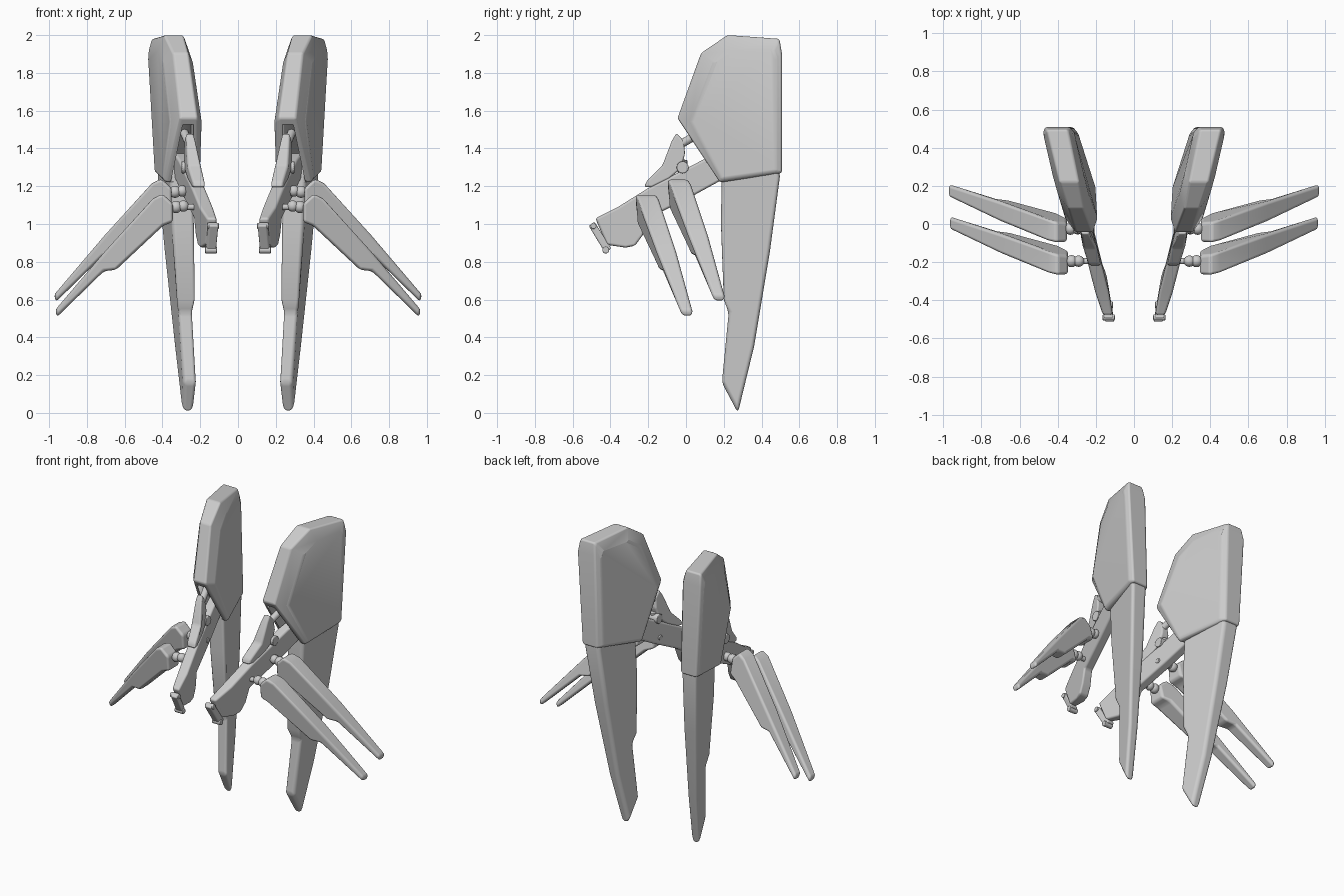
import bpy, bmesh
from mathutils import Vector

if "Cube" in bpy.data.objects:
    bpy.data.objects.remove(bpy.data.objects["Cube"])


def wing(y, z, t):
    """Leaning plane shared by shell, blade and arm; t is sideways offset."""
    return Vector((0.203 + 0.23 * y + 0.043 * z + t, y, z))


def finish(name, bm, bevel=0.0, seg=3):
    bmesh.ops.recalc_face_normals(bm, faces=bm.faces)
    me = bpy.data.meshes.new(name)
    bm.to_mesh(me)
    bm.free()
    ob = bpy.data.objects.new(name, me)
    bpy.context.collection.objects.link(ob)
    for p in me.polygons:
        p.use_smooth = True
    if bevel:
        b = ob.modifiers.new("Bevel", 'BEVEL')
        b.width, b.segments = bevel, seg
        b.limit_method, b.angle_limit = 'ANGLE', 0.4
        b.harden_normals = True
    ob.modifiers.new("Mirror", 'MIRROR').use_mirror_merge = False
    return ob


def panel(name, rim, place=wing, inner=None, bevel=0.015, seg=3):
    """Plate from an outline of (u, v, half thickness), with optional raised inner outline."""
    bm = bmesh.new()
    loops = [(rim, 1), (rim, -1)]
    if inner:
        loops = [(inner, 1)] + loops + [(inner, -1)]
    rings = [[bm.verts.new(place(u, v, s * h)) for u, v, h in pts] for pts, s in loops]
    n = len(rim)
    for a, b in zip(rings, rings[1:]):
        for i in range(n):
            j = (i + 1) % n
            bm.faces.new((a[i], a[j], b[j], b[i]))
    bm.faces.new(rings[0])
    bm.faces.new(rings[-1])
    return finish(name, bm, bevel, seg)


def rod(name, a, b, r, bevel=0.005):
    a, b = Vector(a), Vector(b)
    bm = bmesh.new()
    bmesh.ops.create_cone(bm, cap_ends=True, segments=16, radius1=r, radius2=r, depth=(b - a).length)
    rot = (b - a).to_track_quat('Z', 'Y').to_matrix().to_4x4()
    bmesh.ops.transform(bm, matrix=rot, verts=bm.verts)
    bmesh.ops.translate(bm, vec=(a + b) / 2, verts=bm.verts)
    return finish(name, bm, bevel, 2)


def ball(name, c, r):
    bm = bmesh.new()
    bmesh.ops.create_uvsphere(bm, u_segments=16, v_segments=10, radius=r)
    bmesh.ops.translate(bm, vec=c, verts=bm.verts)
    return finish(name, bm)


# Upper armour shell, hollowed where the arm enters
shell = panel("upper_shell",
    [(0.22, 2.0, .05), (0.495, 1.98, .055), (0.508, 1.90, .065), (0.508, 1.27, .055),
     (0.18, 1.22, .085), (-0.045, 1.56, .045), (0.08, 1.905, .04)],
    inner=[(0.25, 1.92, .082), (0.46, 1.92, .082), (0.475, 1.87, .085), (0.475, 1.28, .075),
           (0.19, 1.24, .10), (0.03, 1.54, .085), (0.15, 1.85, .08)], bevel=0.025)
cutter = panel("shell_cutter",
    [(-0.06, 1.51, .028), (0.03, 1.55, .03), (0.25, 1.29, .06), (0.15, 1.18, .06)], bevel=0)
cutter.hide_render = True
cutter.display_type = 'WIRE'
cut = shell.modifiers.new("Hollow", 'BOOLEAN')
cut.object, cut.operation, cut.solver = cutter, 'DIFFERENCE', 'EXACT'

# Long lower blade with a stepped front edge
panel("lower_blade",
    [(0.19, 1.33, .06), (0.485, 1.36, .06), (0.497, 1.25, .055), (0.445, 0.86, .05),
     (0.36, 0.35, .036), (0.275, 0.0, .03), (0.19, 0.16, .036), (0.226, 0.53, .042),
     (0.20, 0.60, .055), (0.185, 1.0, .06)], bevel=0.022)

# Arm, front cap and upper link
panel("arm",
    [(-0.48, 1.03, .026), (-0.36, 1.09, .036), (-0.2, 1.19, .036), (0.09, 1.34, .034),
     (0.2, 1.38, .034), (0.22, 1.25, .034), (0.02, 1.14, .034), (-0.2, 1.03, .034),
     (-0.23, 0.94, .036), (-0.27, 0.885, .036), (-0.32, 0.875, .034), (-0.42, 0.89, .026)],
    bevel=0.014)
panel("arm_cap",
    [(-0.515, 0.99, .025), (-0.485, 1.012, .025), (-0.395, 0.87, .025), (-0.43, 0.85, .025)],
    bevel=0.008)
rod("cap_pin_low", wing(-0.425, 0.862, -0.032), wing(-0.425, 0.862, 0.032), 0.018)
rod("cap_pin_high", wing(-0.49, 0.99, -0.032), wing(-0.49, 0.99, 0.032), 0.016)
panel("upper_link",
    [(-0.22, 1.195, .032), (-0.21, 1.225, .032), (-0.125, 1.31, .034), (-0.075, 1.44, .025),
     (-0.05, 1.482, .02), (-0.012, 1.44, .022), (-0.005, 1.37, .03), (-0.03, 1.29, .034),
     (-0.09, 1.24, .034), (-0.18, 1.195, .032)], bevel=0.012)

# Pistons between link, arm and shell
rod("upper_piston", wing(-0.04, 1.415, 0), wing(0.08, 1.485, 0), 0.022)
rod("lower_piston", wing(-0.03, 1.24, 0), wing(-0.01, 1.34, 0), 0.02)
rod("link_pivot", wing(-0.018, 1.3, -0.045), wing(-0.018, 1.3, 0.045), 0.032)

# Two swept side fins with ball joints
fin = [(0.345, 1.11, .05), (0.40, 1.16, .055), (0.45, 1.135, .06), (0.70, 0.86, .052),
       (0.968, 0.545, .032), (0.958, 0.508, .03), (0.71, 0.75, .045), (0.645, 0.758, .05),
       (0.395, 0.992, .065), (0.345, 1.01, .06)]
for label, dx, dy, dz in (("front", 0, 0, 0), ("rear", 0.006, 0.17, 0.08)):
    def sweep(x, z, t):
        s = ((x - 0.38) + (1.13 - z)) / 1.195
        return Vector((x + dx, -0.212 + 0.22 * s + t + dy, z + dz))
    panel(label + "_fin", fin, sweep, bevel=0.02)
    y, z = -0.195 + dy, 1.09 + dz
    rod(label + "_fin_axle", (0.2 + dx, y, z), (0.38 + dx, y, z), 0.016)
    ball(label + "_fin_joint", (0.29 + dx, y, z + 0.005), 0.03)
    ball(label + "_fin_socket", (0.328 + dx, y, z), 0.032)
